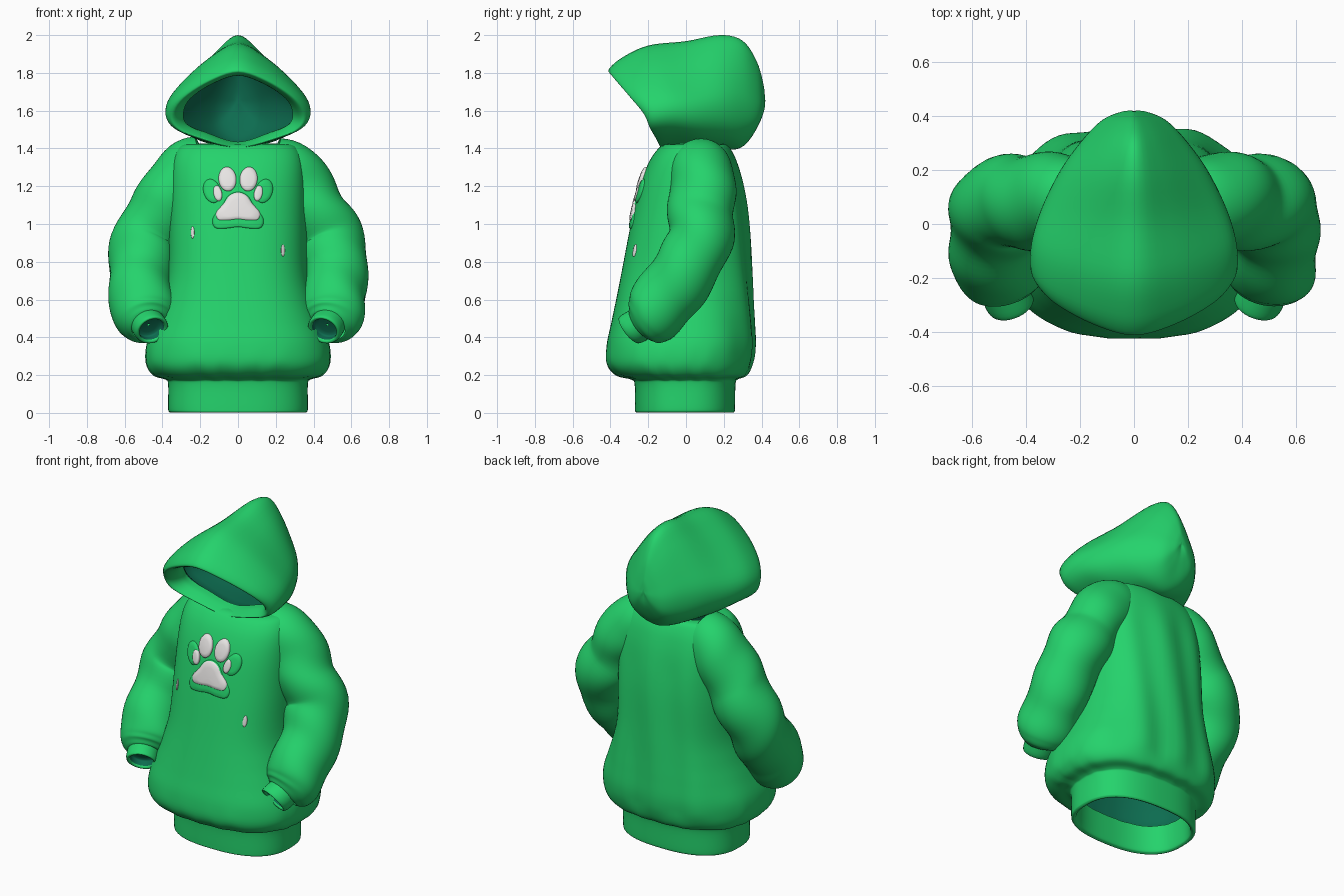
import bpy, bmesh, math
from mathutils import Vector
from mathutils.bvhtree import BVHTree

if "Cube" in bpy.data.objects:
    bpy.data.objects.remove(bpy.data.objects["Cube"])


def material(name, rgb):
    m = bpy.data.materials.new(name)
    m.diffuse_color = (*rgb, 1)
    m.use_nodes = True
    m.node_tree.nodes["Principled BSDF"].inputs["Base Color"].default_value = m.diffuse_color
    return m


GREEN = material("green fabric", (0.018, 0.65, 0.15))
TEAL = material("dark teal lining", (0.004, 0.15, 0.08))
WHITE = material("white print", (0.8, 0.78, 0.77))


def spline(pts, n, closed=False):
    """Catmull-Rom through tuples of any length, n samples per span."""
    out, k = [], len(pts)
    get = (lambda i: pts[i % k]) if closed else (lambda i: pts[max(0, min(k - 1, i))])
    for i in range(k if closed else k - 1):
        for s in range(n):
            t = s / n
            out.append(tuple(0.5 * (2 * b + (c - a) * t + (2 * a - 5 * b + 4 * c - d) * t * t
                                    + (3 * b - a - 3 * c + d) * t ** 3)
                             for a, b, c, d in zip(get(i - 1), get(i), get(i + 1), get(i + 2))))
    if not closed:
        out.append(tuple(pts[-1]))
    return out


def loft(name, rings, mat, cap=False, angle=50, inward=False):
    """Skin a list of equal closed rings."""
    bm = bmesh.new()
    rows = [[bm.verts.new(p) for p in r] for r in rings]
    n = len(rows[0])
    for a, b in zip(rows, rows[1:]):
        for i in range(n):
            bm.faces.new((a[i], a[(i + 1) % n], b[(i + 1) % n], b[i]))
    if cap:
        bm.faces.new(rows[-1])
    bmesh.ops.recalc_face_normals(bm, faces=bm.faces)
    if inward:
        bmesh.ops.reverse_faces(bm, faces=bm.faces)
    me = bpy.data.meshes.new(name)
    bm.to_mesh(me)
    bm.free()
    ob = bpy.data.objects.new(name, me)
    bpy.context.collection.objects.link(ob)
    me.materials.append(mat)
    bpy.ops.object.select_all(action='DESELECT')
    ob.select_set(True)
    bpy.context.view_layer.objects.active = ob
    bpy.ops.object.shade_smooth_by_angle(angle=math.radians(angle))
    return ob


def mirrored(half):
    """Close a half outline (first and last on the centre line)."""
    return half + [(-p[0], *p[1:]) for p in half[-2:0:-1]]


# Torso and rolled hem: z, half width, front y, back y
body = [(0.17, 0.335, -0.235, 0.225), (0.03, 0.34, -0.24, 0.23), (0.004, 0.35, -0.255, 0.245),
        (0.006, 0.365, -0.268, 0.256), (0.03, 0.37, -0.27, 0.26), (0.15, 0.37, -0.272, 0.262),
        (0.178, 0.385, -0.29, 0.275), (0.20, 0.45, -0.37, 0.325), (0.26, 0.487, -0.42, 0.35),
        (0.36, 0.485, -0.42, 0.362), (0.48, 0.445, -0.395, 0.357), (0.60, 0.405, -0.37, 0.35),
        (0.75, 0.372, -0.34, 0.342), (1.0, 0.365, -0.292, 0.328), (1.2, 0.36, -0.245, 0.30),
        (1.32, 0.35, -0.20, 0.27), (1.39, 0.325, -0.155, 0.24), (1.42, 0.29, -0.115, 0.215),
        (1.425, 0.22, -0.06, 0.18)]
rings = []
for z, w, f, b in spline(body, 5):
    ring = []
    fold = max(0, min(1, (z - 0.2) / 0.1, (1.42 - z) / 0.3))
    for i in range(96):
        a = math.tau * i / 96
        c, s = math.cos(a), math.sin(a)
        x = w * math.copysign(abs(c) ** 0.8, c)
        y = (f + b) / 2 + (b - f) / 2 * math.copysign(abs(s) ** 0.8, s)
        # Vertical folds down the back, gathers above the hem
        if s > 0:
            y += fold * s * 0.01 * math.cos(x * 24 + 0.8 * math.sin(z * 4))
        gather = max(0, 1 - abs(z - 0.25) / 0.12) * 0.005 * math.sin(a * 17 + 3 * math.sin(a * 4))
        ring.append((x * (1 + gather), y * (1 + gather), z + gather))
    rings.append(ring)
torso = loft("torso", rings, GREEN)
skin = BVHTree.FromPolygons([v.co for v in torso.data.vertices],
                            [p.vertices[:] for p in torso.data.polygons])
# Lining seen through the hem
lining = [rings[0]] + [[(x * 0.965, y * 0.965, z + 0.012) for x, y, z in r] for r in rings[36:74:3]]
loft("torso_lining", lining, TEAL, inward=True)

# Hood: y top, y side, y bottom, z top, z bottom, half width, how far the bottom dips to a V
hood = [(-0.26, -0.08, -0.04, 1.79, 1.435, 0.305, 1), (-0.33, -0.13, -0.08, 1.785, 1.425, 0.295, 1),
        (-0.395, -0.18, -0.125, 1.796, 1.41, 0.325, 0.8), (-0.408, -0.20, -0.135, 1.82, 1.405, 0.36, 0.6),
        (-0.34, -0.16, -0.11, 1.88, 1.405, 0.387, 0.4), (-0.20, -0.06, -0.04, 1.945, 1.405, 0.383, 0.2),
        (0.0, 0.06, 0.08, 1.968, 1.40, 0.345, 0), (0.18, 0.20, 0.20, 2.0, 1.395, 0.275, 0),
        (0.30, 0.31, 0.28, 1.97, 1.40, 0.195, 0), (0.375, 0.385, 0.34, 1.86, 1.45, 0.12, 0),
        (0.41, 0.415, 0.40, 1.74, 1.56, 0.05, 0), (0.418, 0.42, 0.415, 1.67, 1.64, 0.008, 0)]
# x factor, z factor, then the change of each where the rim dips
shape = [(0, 1, 0, 0), (0.38, 0.87, 0.08, 0.01), (0.76, 0.63, 0.1, 0.03), (0.98, 0.42, 0, 0.02),
         (0.92, 0.22, -0.02, 0.05), (0.57, 0.07, -0.02, 0.07), (0, 0, 0, 0)]
rings = []
for yt, ys, yb, zt, zb, w, dip in spline(hood, 5):
    half = []
    for fx, fz, dx, dz in shape:
        y = ys + ((yt - ys) * ((fz - 0.36) / 0.64) ** 0.95 if fz > 0.36
                  else (yb - ys) * ((0.36 - fz) / 0.36) ** 2)
        half.append(((fx + dx * dip) * w, y, zb + (zt - zb) * (fz + dz * dip)))
    rings.append(spline(mirrored(half), 5, True))
loft("hood", rings, GREEN, cap=True, angle=70)
lining = [rings[0]] + [[(x * 0.93, y * 0.96 - 0.005, 1.66 + (z - 1.66) * 0.9) for x, y, z in r]
                       for r in rings[26::2]]
loft("hood_lining", lining, TEAL, cap=True, angle=70, inward=True)


def tube(name, path, side, wrinkle=0.0, n=6):
    """Tube along x, y, z, radius points; side mirrors it in x."""
    pts = spline(path, n)
    rings = []
    for i, p in enumerate(pts):
        d = Vector(pts[min(i + 1, len(pts) - 1)][:3]) - Vector(pts[max(i - 1, 0)][:3])
        u = d.cross(Vector((0, 1, 0))).normalized()
        v = u.cross(d).normalized()
        ring = []
        for k in range(48):
            a = math.tau * k / 48
            s = p[2] * 26 + side * 0.6
            r = p[3] * (1 + wrinkle * math.sin(s + 2.2 * math.sin(a + 0.6 * side))
                        + wrinkle * 0.5 * math.sin(s * 0.6 + 2 * a))
            q = Vector(p[:3]) + (u * math.cos(a) + v * math.sin(a)) * r
            ring.append((q.x * side, q.y, q.z))
        rings.append(ring)
    return loft(name, rings, GREEN)


# Sleeves with soft folds, and narrow cuffs pointing inward, down and forward
arm = [(0.17, 0.08, 1.315, 0.15), (0.255, 0.085, 1.275, 0.172), (0.345, 0.085, 1.17, 0.175),
       (0.415, 0.08, 1.05, 0.172), (0.488, 0.075, 0.92, 0.176), (0.515, 0.005, 0.77, 0.172),
       (0.508, -0.10, 0.62, 0.172), (0.50, -0.165, 0.53, 0.168), (0.492, -0.205, 0.487, 0.148),
       (0.485, -0.23, 0.465, 0.115), (0.482, -0.238, 0.458, 0.085)]
cuff = [(0.50, -0.19, 0.505, 0.088), (0.467, -0.27, 0.455, 0.092), (0.455, -0.297, 0.44, 0.088),
        (0.453, -0.302, 0.437, 0.08), (0.455, -0.297, 0.44, 0.07), (0.464, -0.28, 0.452, 0.068),
        (0.472, -0.264, 0.464, 0.064), (0.474, -0.26, 0.467, 0.005)]
d = Vector((-0.3, -0.75, -0.58)).normalized()
u = d.cross(Vector((1, 0, 0))).normalized()
v = d.cross(u)
for side, word in ((1, "left"), (-1, "right")):
    tube(word + "_sleeve", arm, side, 0.038)
    rings = []
    for x, y, z, r in spline(cuff, 3):
        off = [(u * math.cos(k * math.tau / 32) + v * math.sin(k * math.tau / 32)) * r for k in range(32)]
        rings.append([((x + q.x) * side, y + q.y, z + q.z) for q in off])
    loft(word + "_cuff", rings[:14], GREEN)
    loft(word + "_cuff_lining", rings[13:], TEAL, inward=True)


def patch(name, outline, mat, height):
    """Thin domed plate laid on the chest; outline is x, z."""
    cx = sum(p[0] for p in outline) / len(outline)
    cz = sum(p[1] for p in outline) / len(outline)
    rings = []
    for s, h in ((1, -0.004), (0.98, height * 0.5), (0.9, height * 0.85), (0.6, height), (0.05, height)):
        ring = []
        for x, z in outline:
            x, z = cx + (x - cx) * s, cz + (z - cz) * s
            hit = skin.ray_cast(Vector((x, -2, z)), Vector((0, 1, 0)))[0]
            ring.append((x, hit.y - h, z))
        rings.append(ring)
    loft(name, rings, mat, cap=True, angle=80)


def oval(x, z, rx, rz, tilt=0):
    c, s = math.cos(tilt), math.sin(tilt)
    return [(x + rx * math.cos(a) * c - rz * math.sin(a) * s, z + rx * math.cos(a) * s + rz * math.sin(a) * c)
            for a in (math.tau * i / 28 for i in range(28))]


# Paw print: white pads on slightly raised green backing
pad = [(0, 1.168), (0.045, 1.152), (0.075, 1.11), (0.117, 1.06), (0.108, 1.022), (0.06, 1.018), (0, 1.024)]
pad = spline(mirrored(pad), 4, True)
patch("main_pad_backing", [(x * 1.15, 1.075 + (z - 1.075) * 1.3 - 0.025) for x, z in pad], GREEN, 0.01)
patch("main_pad", pad, WHITE, 0.016)
for side, word in ((1, "left"), (-1, "right")):
    patch(word + "_outer_toe_backing", oval(side * 0.138, 1.175, 0.045, 0.065, side * -0.3), GREEN, 0.012)
    patch(word + "_outer_toe", oval(side * 0.108, 1.163, 0.023, 0.043, side * -0.2), WHITE, 0.018)
    patch(word + "_inner_toe", oval(side * 0.056, 1.238, 0.047, 0.065, side * -0.1), WHITE, 0.018)

# Drawstring tips
patch("right_string_tip", oval(-0.24, 0.955, 0.009, 0.033), WHITE, 0.008)
patch("left_string_tip", oval(0.238, 0.86, 0.01, 0.033), WHITE, 0.008)
